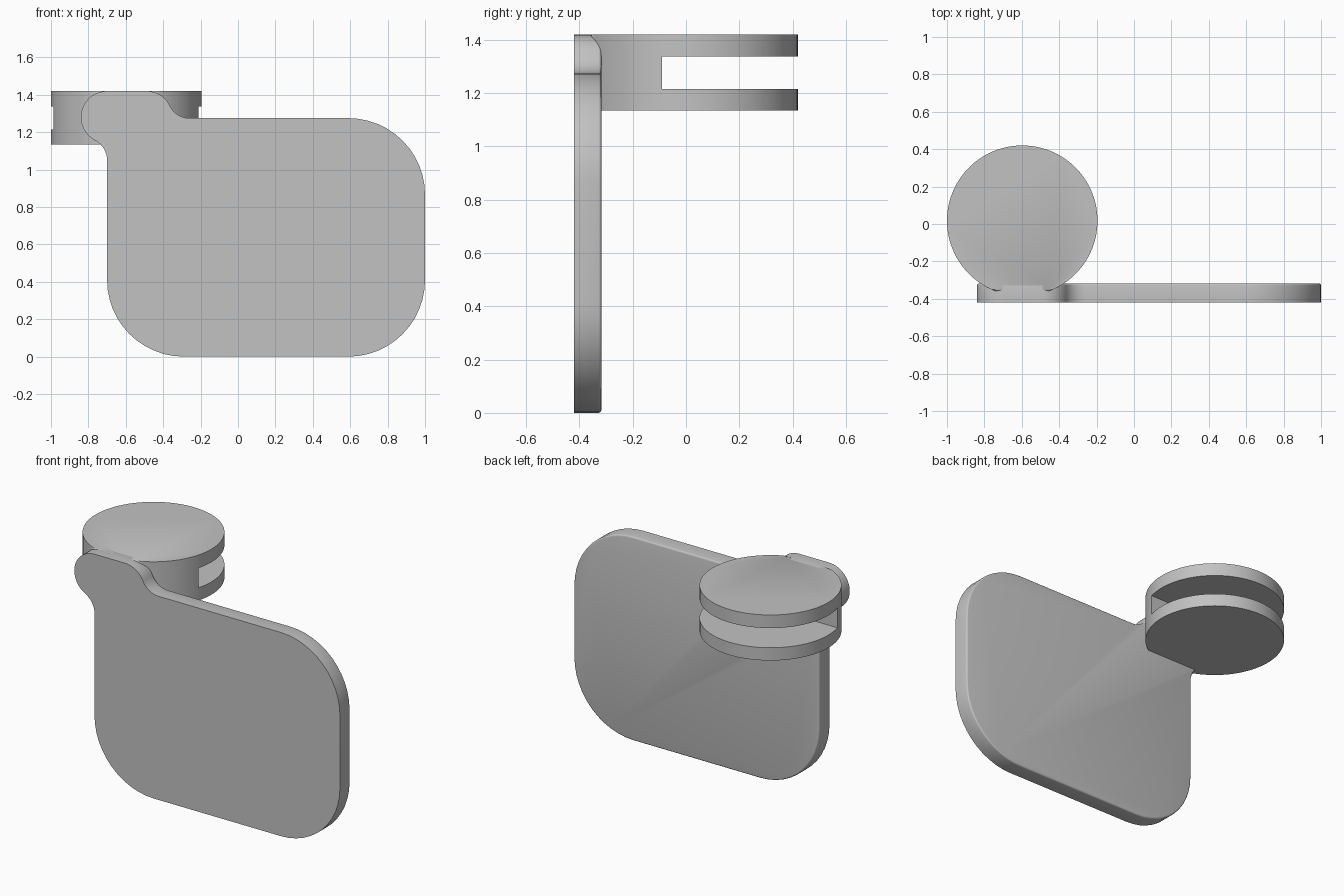
import bpy, bmesh
from math import sin, cos, radians, degrees, atan2, asin

cube = bpy.data.objects.get("Cube")
if cube:
    bpy.data.objects.remove(cube, do_unlink=True)

GREY = (0.54, 0.54, 0.54, 1.0)
grey = bpy.data.materials.new("plain grey")
grey.use_nodes = True
grey.diffuse_color = GREY
grey.node_tree.nodes["Principled BSDF"].inputs["Base Color"].default_value = GREY


def arc(cx, cy, r, start, end, steps=12):
    """Points on a circular arc, angles in degrees."""
    angles = [radians(start + (end - start) * i / steps) for i in range(steps + 1)]
    return [(cx + r * cos(a), cy + r * sin(a)) for a in angles]


def prism(name, outline, axis, near, far, near_bevel=(0, 1), far_bevel=(0, 1)):
    """Extrude an outline along y or z; bevels are (width, segments)."""
    def place(p, d):
        return (p[0], d, p[1]) if axis == 1 else (p[0], p[1], d)
    bm = bmesh.new()
    a = [bm.verts.new(place(p, near)) for p in outline]
    b = [bm.verts.new(place(p, far)) for p in outline]
    bm.faces.new(a)
    bm.faces.new(b)
    for i in range(len(a)):
        j = (i + 1) % len(a)
        bm.faces.new((a[i], a[j], b[j], b[i]))
    for d, (width, segments) in ((near, near_bevel), (far, far_bevel)):
        if width:
            rim = [e for e in bm.edges
                   if all(abs(v.co[axis] - d) < 1e-5 for v in e.verts)]
            bmesh.ops.bevel(bm, geom=rim, offset=width, segments=segments,
                            profile=0.5, affect='EDGES', clamp_overlap=False)
    bmesh.ops.recalc_face_normals(bm, faces=bm.faces)
    mesh = bpy.data.meshes.new(name)
    bm.to_mesh(mesh)
    bm.free()
    mesh.materials.append(grey)
    obj = bpy.data.objects.new(name, mesh)
    bpy.context.collection.objects.link(obj)
    return obj


def activate(obj):
    bpy.ops.object.select_all(action='DESELECT')
    obj.select_set(True)
    bpy.context.view_layer.objects.active = obj


# Panel outline: rounded rectangle flowing into a tab at the upper left
LEFT, RIGHT, TOP, CORNER = -0.7, 1.0, 1.275, 0.41
TAB_Z, TAB_R, TAB_X0, TAB_X1 = 1.28, 0.14, -0.70, -0.49
neck_r, neck_x = 0.115, -0.26
neck_angle = degrees(atan2(TOP + neck_r - TAB_Z, neck_x - TAB_X1))
side_r, side_z = 0.119, 1.05
side_angle = degrees(atan2(TAB_Z - side_z, side_r))

outline = (
    arc(LEFT + CORNER, CORNER, CORNER, 180, 270)
    + arc(RIGHT - CORNER, CORNER, CORNER, 270, 360)
    + arc(RIGHT - CORNER, TOP - CORNER, CORNER, 0, 90)
    + arc(neck_x, TOP + neck_r, neck_r, 270, 180 + neck_angle, 8)
    + arc(TAB_X1, TAB_Z, TAB_R, neck_angle, 90, 8)[1:]
    + arc(TAB_X0, TAB_Z, TAB_R, 90, 180 + side_angle, 16)
    + arc(LEFT - side_r, side_z, side_r, side_angle, 0, 8)[1:]
)
panel = prism("panel", outline, 1, -0.42, -0.318, (0.03, 1), (0.01, 3))

# Round clip body, its front trimmed flat inside the panel
CX, CY, R = -0.5975, 0.0175, 0.4025
trim = degrees(asin((-0.36 - CY) / R))
clip = prism("round_clip", arc(CX, CY, R, trim, 180 - trim, 80),
             2, 1.135, TAB_Z + TAB_R, far_bevel=(0.01, 3))

# Slot open to the back and both sides
slot_outline = [(-1.2, -0.09), (0.0, -0.09), (0.0, 0.6), (-1.2, 0.6)]
cutter = prism("slot_cutter", slot_outline, 2, 1.215, 1.338)
cutter.hide_render = True
slot = clip.modifiers.new("slot", 'BOOLEAN')
slot.operation = 'DIFFERENCE'
slot.solver = 'EXACT'
slot.object = cutter
activate(clip)
bpy.ops.object.modifier_apply(modifier="slot")
bpy.data.objects.remove(cutter, do_unlink=True)

for obj in (panel, clip):
    activate(obj)
    bpy.ops.object.shade_smooth_by_angle(angle=radians(32))
